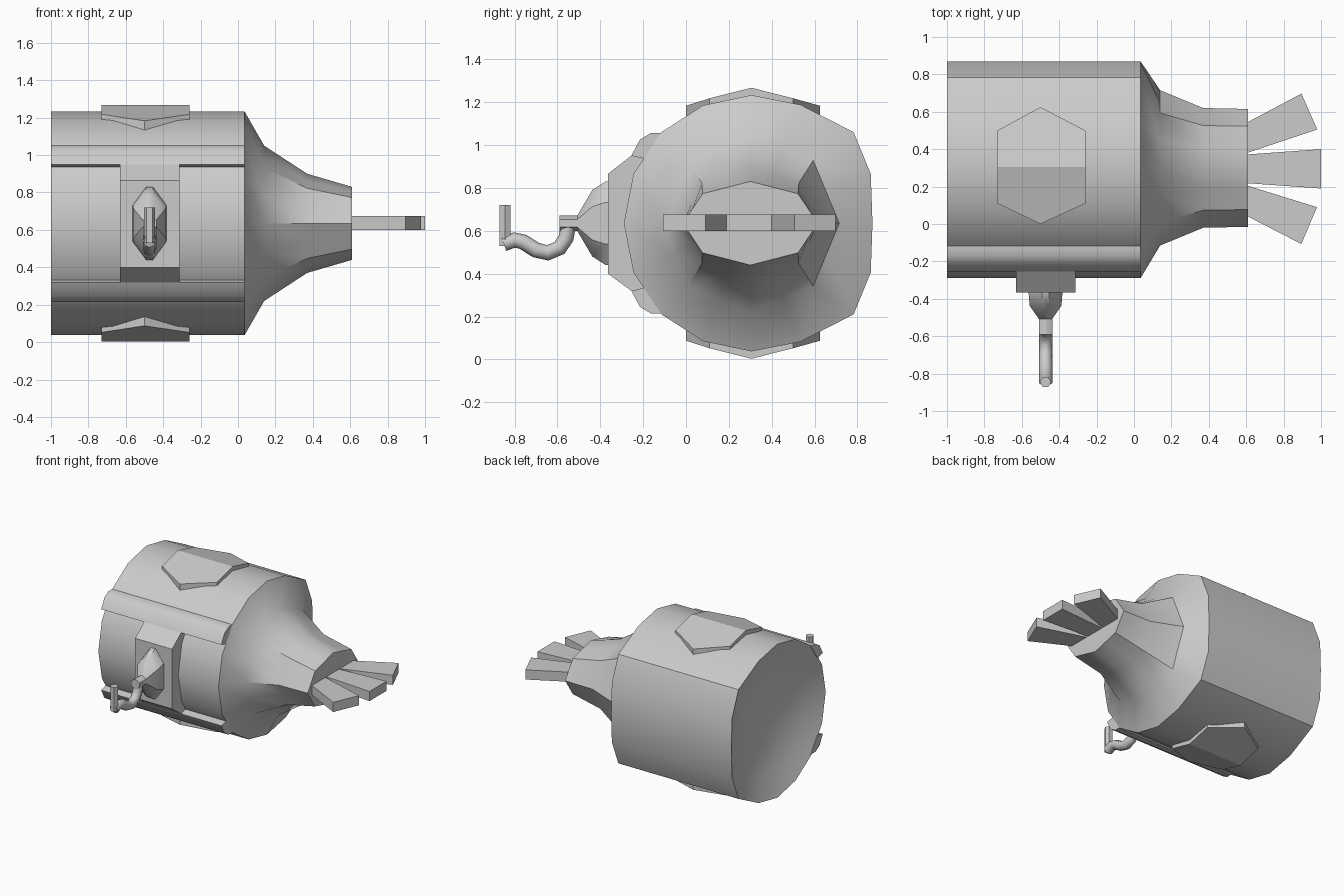
import bpy, bmesh, math
from mathutils import Vector

if "Cube" in bpy.data.objects:
    bpy.data.objects.remove(bpy.data.objects["Cube"])

CY, CZ = 0.30, 0.635   # body axis in y and z


def finish(name, rings, cap_start=True, cap_end=True, angle=35):
    """Skin a list of equal-length rings into a mesh object."""
    bm = bmesh.new()
    vs = [[bm.verts.new(p) for p in r] for r in rings]
    n = len(rings[0])
    for a, b in zip(vs, vs[1:]):
        for i in range(n):
            j = (i + 1) % n
            bm.faces.new((a[i], a[j], b[j], b[i]))
    if cap_start:
        bm.faces.new(vs[0][::-1])
    if cap_end:
        bm.faces.new(vs[-1])
    bmesh.ops.recalc_face_normals(bm, faces=bm.faces)
    me = bpy.data.meshes.new(name)
    bm.to_mesh(me)
    bm.free()
    ob = bpy.data.objects.new(name, me)
    bpy.context.collection.objects.link(ob)
    bpy.ops.object.select_all(action='DESELECT')
    ob.select_set(True)
    bpy.context.view_layer.objects.active = ob
    bpy.ops.object.shade_smooth_by_angle(angle=math.radians(angle))
    return ob


def extrude_x(name, prof, x0, x1, angle=35):
    return finish(name, [[(x, y, z) for y, z in prof] for x in (x0, x1)], angle=angle)


# Body cross-section: half outline, mirrored top to bottom
half = [(0.87, 0), (0.862, .23), (0.782, .425), (0.533, .553), (0.305, .598),
        (0.08, .55), (-0.115, .425), (-0.245, .23), (-0.29, 0)]
outline = half + [(y, -z) for y, z in half[-2:0:-1]]


def body_ring(x, s=1.0):
    return [(x, CY + (y - CY) * s, CZ + z * s) for y, z in outline]


# Drum with a shallow dished rear end
finish("body_drum", [body_ring(-0.86, 0.02), body_ring(-0.88, 0.4), body_ring(-0.93, 0.75),
                     body_ring(-1.0), body_ring(0.035)], True, False)


def neck_ring(x, ry, rz):
    corners = [(CY + ry * math.cos(k * math.pi / 4), CZ + rz * math.sin(k * math.pi / 4))
               for k in range(8)]
    ring = []
    for k, (y, z) in enumerate(corners):
        y2, z2 = corners[(k + 1) % 8]
        ring += [(x, y, z), (x, (y + y2) / 2, (z + z2) / 2)]
    return ring


# Tapering neck
finish("neck", [body_ring(0.035), neck_ring(0.14, 0.415, 0.415),
                neck_ring(0.37, 0.32, 0.265), neck_ring(0.61, 0.315, 0.195)], False, True, 40)

# Three flat flared fingers
fingers = {
    "finger_middle": [(0.58, 0.22), (0.58, 0.37), (1.0, 0.40), (1.0, 0.19)],
    "finger_back": [(0.59, 0.375), (0.59, 0.535), (0.895, 0.697), (0.98, 0.505)],
    "finger_front": [(0.59, 0.21), (0.59, 0.05), (0.895, -0.107), (0.978, 0.09)],
}
for name, prof in fingers.items():
    finish(name, [[(x, y, z) for x, y in prof] for z in (0.60, 0.675)])

# Ridged hexagonal hatches on top and bottom
for name, sgn in (("top_hatch", 1), ("bottom_hatch", -1)):
    bm = bmesh.new()
    pts = [(-0.5, 0.0, .548), (-0.26, 0.11, .583), (-0.26, 0.305, .632), (-0.26, 0.5, .583),
           (-0.5, 0.625, .548), (-0.73, 0.5, .583), (-0.73, 0.305, .632), (-0.73, 0.11, .583)]
    top = [bm.verts.new((x, y, CZ + sgn * z)) for x, y, z in pts]
    low = [bm.verts.new((x, y, CZ + sgn * (z - 0.05))) for x, y, z in pts]
    for ring in (top, low):
        bm.faces.new([ring[i] for i in (7, 0, 1, 2, 6)])
        bm.faces.new([ring[i] for i in (2, 3, 4, 5, 6)])
    for i in range(8):
        j = (i + 1) % 8
        bm.faces.new((top[i], top[j], low[j], low[i]))
    bmesh.ops.recalc_face_normals(bm, faces=bm.faces)
    me = bpy.data.meshes.new(name)
    bm.to_mesh(me)
    bm.free()
    bpy.context.collection.objects.link(bpy.data.objects.new(name, me))

# Long side rails, mirrored about the axis height
rail = [(-0.11, .42), (-0.165, .42), (-0.215, .39), (-0.255, .315), (-0.19, .30)]
for name, s in (("upper_rail", 1), ("lower_rail", -1)):
    extrude_x(name, [(y, CZ + s * z) for y, z in rail], -1.0, 0.035, 50)

# Front mounting panel
extrude_x("front_panel", [(-0.365, .40), (-0.365, .865), (-0.255, .95), (-0.16, .95),
                          (-0.16, .32), (-0.255, .32)], -0.63, -0.312)


# Elongated boss tapering to a spout
def boss_ring(y, w, h):
    shape = [(0.2, 1), (1, .5), (1, -.5), (.2, -1), (-.2, -1), (-1, -.5), (-1, .5), (-.2, 1)]
    return [(-0.473 + a * w, y, CZ + b * h) for a, b in shape]


finish("boss", [boss_ring(-0.34, .09, .195), boss_ring(-0.375, .09, .195),
                boss_ring(-0.437, .085, .155), boss_ring(-0.507, .036, .036),
                boss_ring(-0.59, .036, .036)])


# Bent crank tube and upright grip
def tube(name, path, r, sides=8):
    pts = [Vector((-0.473, y, z)) for y, z in path]
    rings = []
    for i, p in enumerate(pts):
        t = (pts[min(i + 1, len(pts) - 1)] - pts[max(i - 1, 0)]).normalized()
        side = Vector((1, 0, 0))
        up = t.cross(side)
        rings.append([p + r * (side * math.cos(a) + up * math.sin(a))
                      for a in (2 * math.pi * k / sides for k in range(sides))])
    finish(name, rings, angle=50)


tube("crank_arm", [(-0.55, .62), (-0.56, .565), (-0.59, .52), (-0.645, .497), (-0.70, .51),
                   (-0.76, .548), (-0.80, .557), (-0.85, .54)], 0.036)
tube("crank_grip", [(-0.845, .53), (-0.845, .72)], 0.03, 6)
